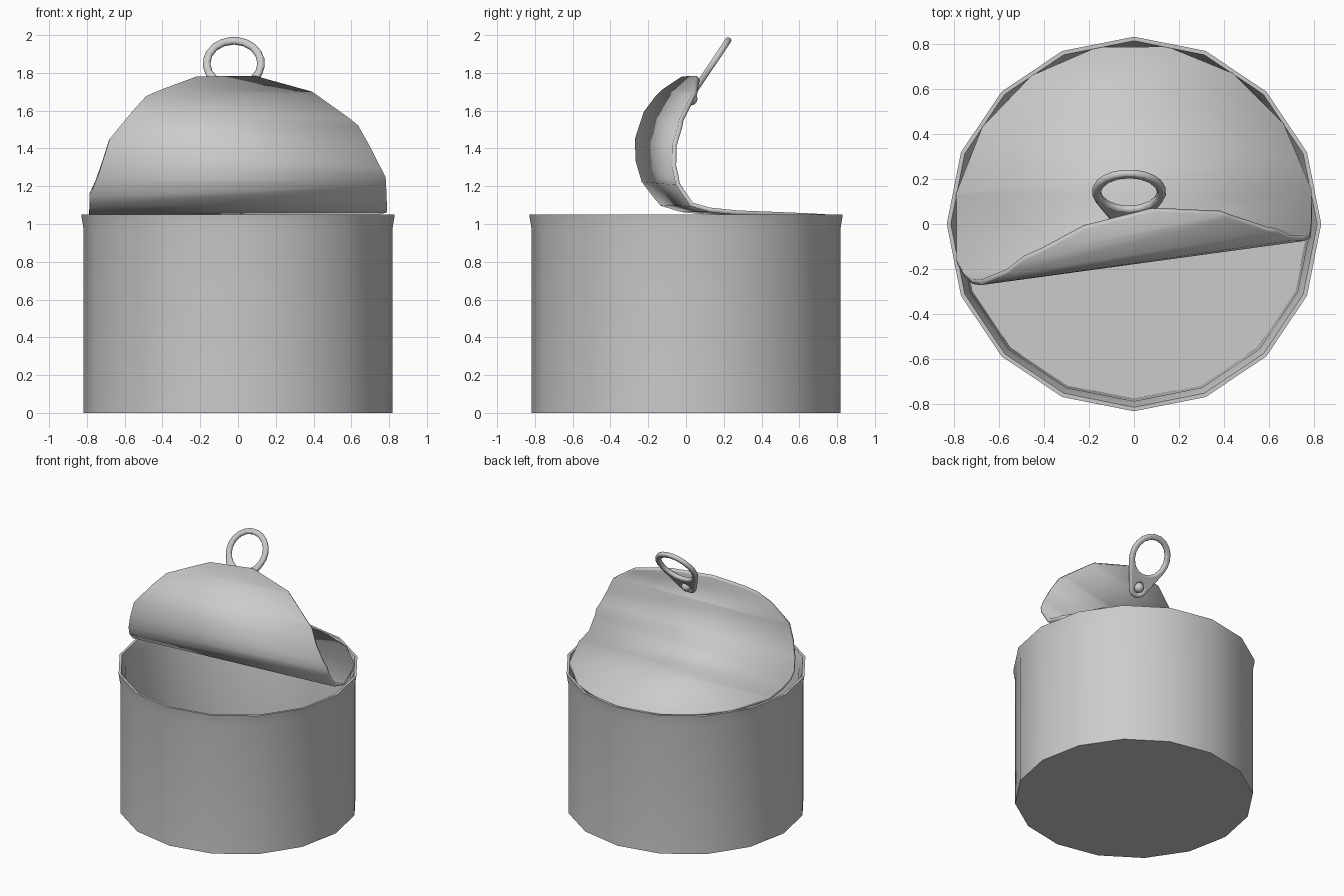
import bpy, bmesh, math
from mathutils import Vector, Matrix

if "Cube" in bpy.data.objects:
    bpy.data.objects.remove(bpy.data.objects["Cube"])

SIDES = 16


def finish(obj, angle=40):
    bpy.ops.object.select_all(action='DESELECT')
    bpy.context.view_layer.objects.active = obj
    obj.select_set(True)
    bpy.ops.object.shade_smooth_by_angle(angle=math.radians(angle))


def mesh_object(name, bm):
    bmesh.ops.recalc_face_normals(bm, faces=bm.faces)
    me = bpy.data.meshes.new(name)
    bm.to_mesh(me)
    bm.free()
    obj = bpy.data.objects.new(name, me)
    bpy.context.collection.objects.link(obj)
    return obj


# Can body: lathed wall with a flared rim, hollow inside
def lathe(name, profile):
    bm = bmesh.new()
    rings = []
    for r, z in profile:
        rings.append([bm.verts.new((r * math.cos(2 * math.pi * i / SIDES),
                                    r * math.sin(2 * math.pi * i / SIDES), z))
                      for i in range(SIDES)])
    for a, b in zip(rings, rings[1:]):
        for i in range(SIDES):
            j = (i + 1) % SIDES
            bm.faces.new((a[i], a[j], b[j], b[i]))
    bm.faces.new(rings[0])
    bm.faces.new(rings[-1])
    return mesh_object(name, bm)


finish(lathe("can_body", [(0.817, 0), (0.817, 0.97), (0.83, 1.05), (0.812, 1.05),
                          (0.785, 0.97), (0.775, 0.02)]))

# Lid: flat disc sliced into strips, then curled along a side profile (depth, height)
CURL = [Vector(p) for p in [(0.80, 1.035), (0.6, 1.045), (0.2, 1.06), (0.05, 1.075),
                            (-0.05, 1.105), (-0.135, 1.22), (-0.16, 1.32), (-0.16, 1.43),
                            (-0.12, 1.57), (-0.04, 1.69), (0.05, 1.785)]]
LID_R = 0.803
ARC = [0.0]
for p, q in zip(CURL, CURL[1:]):
    ARC.append(ARC[-1] + (q - p).length)
SCALE = 2 * LID_R / ARC[-1]


def curl(co):
    u, v = co.x, co.y
    s = (LID_R - v) / SCALE
    k = 0
    while k < len(ARC) - 2 and s > ARC[k + 1]:
        k += 1
    p = CURL[k].lerp(CURL[k + 1], (s - ARC[k]) / (ARC[k + 1] - ARC[k]))
    t = min(max(-v / LID_R, 0), 1)
    return Vector((u, p.x + 0.1 * u * t, p.y - 0.05 * u * t))


bm = bmesh.new()
bmesh.ops.create_circle(bm, cap_ends=True, segments=SIDES, radius=LID_R)
bmesh.ops.rotate(bm, verts=bm.verts, matrix=Matrix.Rotation(math.radians(6.5), 3, 'Z'))
for s in ARC[1:-1]:
    bmesh.ops.bisect_plane(bm, geom=bm.verts[:] + bm.edges[:] + bm.faces[:],
                           plane_co=(0, LID_R - s * SCALE, 0), plane_no=(0, 1, 0))
turn = Matrix.Rotation(math.radians(5.4), 3, 'Z')
for v in bm.verts:
    v.co = turn @ curl(v.co)
lid = mesh_object("curled_lid", bm)
sol = lid.modifiers.new("thickness", 'SOLIDIFY')
sol.thickness = 0.024
sol.offset = 0
finish(lid, 50)

# Pull tab: teardrop outline with a finger hole and a rivet hole
TILT = Matrix.Rotation(math.radians(56.3), 4, 'X')
PLACE = Matrix.Translation((-0.022, 0.142, 1.85)) @ TILT
DROP, BIG, SMALL = 0.22, 0.152, 0.06


def circle(r, cy, a0=0, a1=360, n=16, closed=True):
    steps = n if closed else n - 1
    return [(r * math.cos(math.radians(a0 + (a1 - a0) * i / steps)),
             cy + r * math.sin(math.radians(a0 + (a1 - a0) * i / steps)))
            for i in range(n)]


lean = math.degrees(math.asin((BIG - SMALL) / DROP))
outline = (circle(BIG, 0, -lean, 180 + lean, 14, False)
           + circle(SMALL, -DROP, 180 + lean, 360 - lean, 7, False))
cu = bpy.data.curves.new("pull_tab_outline", 'CURVE')
cu.dimensions = '2D'
cu.fill_mode = 'BOTH'
cu.extrude = 0.004
cu.bevel_depth = 0.012
cu.bevel_resolution = 1
for pts in (outline, circle(0.137, 0.0), circle(0.05, -DROP, n=10)):
    sp = cu.splines.new('POLY')
    sp.points.add(len(pts) - 1)
    for pt, (x, y) in zip(sp.points, pts):
        pt.co = (x, y, 0, 1)
    sp.use_cyclic_u = True
temp = bpy.data.objects.new("pull_tab_outline", cu)
bpy.context.collection.objects.link(temp)
me = bpy.data.meshes.new_from_object(temp.evaluated_get(bpy.context.evaluated_depsgraph_get()))
bpy.data.objects.remove(temp)
tab = bpy.data.objects.new("pull_tab", me)
bpy.context.collection.objects.link(tab)
tab.matrix_world = PLACE
finish(tab, 50)

# Rivet: post from the lid with a rounded head, joining the tab
bm = bmesh.new()
bmesh.ops.create_cone(bm, cap_ends=True, segments=10, radius1=0.024, radius2=0.024, depth=0.07,
                      matrix=Matrix.Translation((0, -DROP, 0.035)))
bmesh.ops.create_uvsphere(bm, u_segments=10, v_segments=6, radius=0.037,
                          matrix=Matrix.Translation((0, -DROP, -0.005)))
rivet = mesh_object("rivet", bm)
rivet.matrix_world = PLACE
finish(rivet)
